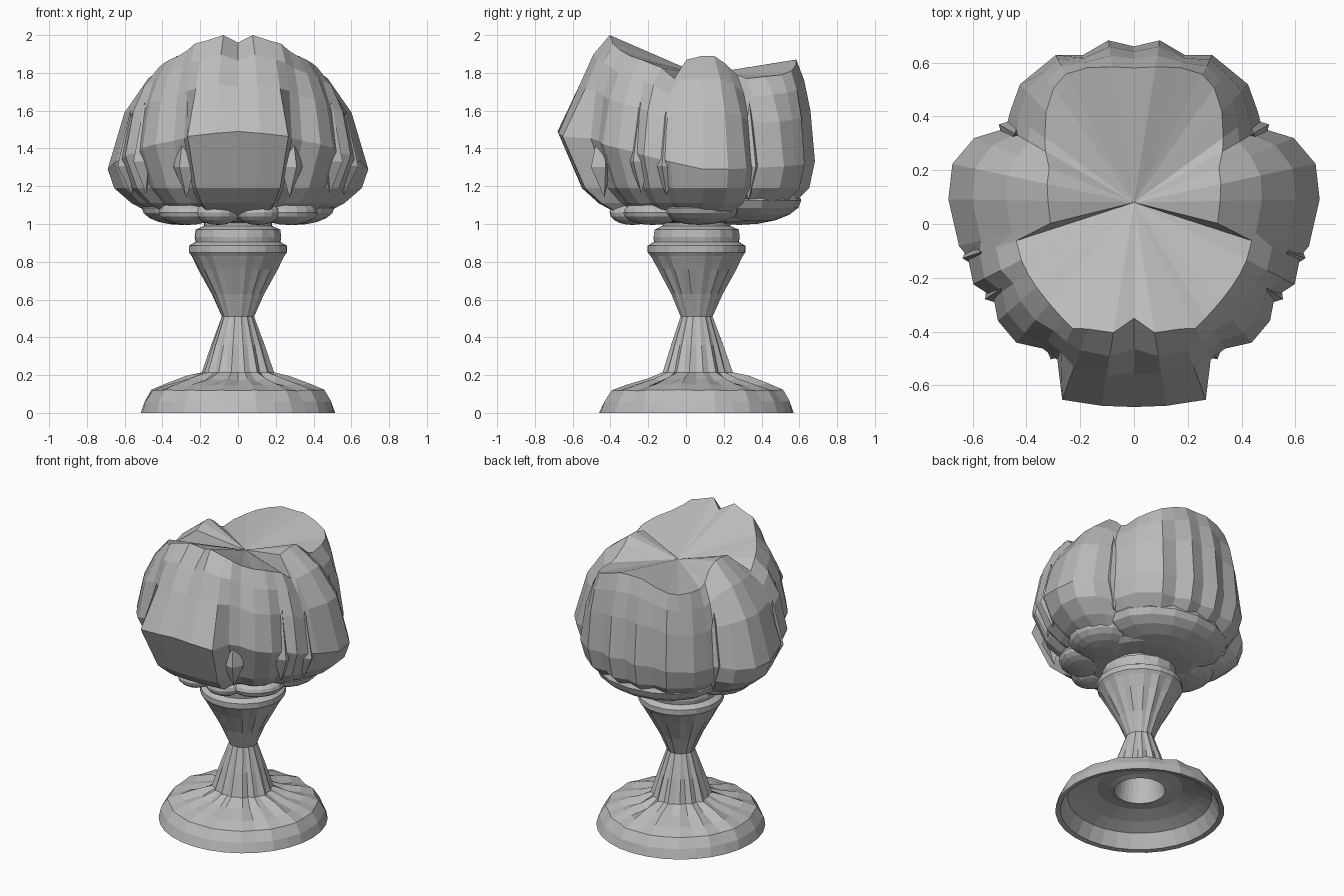
import bpy, bmesh, math, random
from math import sin, cos, radians

random.seed(4)
cube = bpy.data.objects.get("Cube")
if cube:
    bpy.data.objects.remove(cube)

# One plain stone colour
stone = bpy.data.materials.new("grey_stone")
stone.use_nodes = True
GREY = (0.5, 0.5, 0.5, 1)
stone.diffuse_color = GREY
stone.node_tree.nodes["Principled BSDF"].inputs["Base Color"].default_value = GREY

BOWL_Y, STEM_Y = 0.08, 0.055


def finish(bm, name):
    bmesh.ops.recalc_face_normals(bm, faces=bm.faces)
    mesh = bpy.data.meshes.new(name)
    bm.to_mesh(mesh)
    bm.free()
    mesh.materials.append(stone)
    obj = bpy.data.objects.new(name, mesh)
    bpy.context.collection.objects.link(obj)
    return obj


def polar(angle, r, z, cy):
    """Angle in degrees from the front, turning towards +x."""
    a = radians(angle)
    return (r * sin(a), cy - r * cos(a), z)


def loft(name, rings, first, last):
    """Join rings of equal length; close the ends with fans to a point."""
    bm = bmesh.new()
    rows = [[bm.verts.new(p) for p in ring] for ring in rings]
    n = len(rows[0])
    for low, high in zip(rows, rows[1:]):
        for i in range(n):
            j = (i + 1) % n
            bm.faces.new((low[i], low[j], high[j], high[i]))
    for row, tip in ((rows[0], first), (rows[-1], last)):
        v = bm.verts.new(tip)
        for i in range(n):
            bm.faces.new((row[i], row[(i + 1) % n], v))
    return finish(bm, name)


# Petal bowl: angle, rim radius, rim height, belly radius
half = [
    (0, .43, 1.96, .76), (9, .49, 2.0, .765), (20, .5, 1.97, .78),
    (26, .52, 1.955, .65), (32, .505, 1.92, .64), (40, .49, 1.89, .68),
    (49, .48, 1.87, .67), (56, .475, 1.85, .63), (63, .47, 1.83, .67),
    (72, .46, 1.77, .65), (76, .32, 1.87, .67), (91, .32, 1.89, .69),
    (102, .33, 1.89, .69), (112, .34, 1.85, .64), (120, .38, 1.79, .55),
    (126, .41, 1.77, .57), (136, .47, 1.78, .61), (145, .52, 1.79, .61),
    (152, .54, 1.81, .62), (161, .53, 1.84, .58), (171, .51, 1.87, .61),
]
columns = half + [(180, .5, 1.87, .58)] + [(360 - c[0], *c[1:]) for c in half[:0:-1]]

bowl_rings = [[] for _ in range(8)]
for a, rim, top, belly in columns:
    front = max(0, cos(radians(a)))
    side = abs(sin(radians(a)))
    bz = 1.34 + .15 * front - .05 * side
    low = belly * (.95 - .12 * front)
    slope = min(belly, .7) - rim
    points = [
        (rim, top),
        (rim + slope * .42, top + (bz - top) * .2),
        (rim + slope * .76, top + (bz - top) * .5),
        (belly, bz),
        (low, 1.19),
        (low * .86, 1.11),
        (low * .7, 1.055),
        (.3, 1.01),
    ]
    for ring, (r, z) in zip(bowl_rings, points):
        ring.append(polar(a, r, z, BOWL_Y))
loft("petal_bowl", bowl_rings, (0, BOWL_Y, 1.79), (0, STEM_Y, 1.0))


# Thin folded leaves lying over the creases between petals
def fold(name, angle, r, top, bottom, spread):
    bm = bmesh.new()
    mid = bottom + (top - bottom) * .35
    tip, foot, ridge, left, right, back = [
        bm.verts.new(polar(a, rad, z, BOWL_Y)) for a, rad, z in (
            (angle, r - .07, top), (angle, r - .08, bottom),
            (angle, r, mid), (angle - spread, r - .05, mid),
            (angle + spread, r - .05, mid), (angle, r - .12, mid))]
    for end in (tip, foot):
        for p, q in ((left, ridge), (ridge, right), (right, back), (back, left)):
            bm.faces.new((end, p, q))
    finish(bm, name)


for side, label in ((1, "left"), (-1, "right")):
    for k, (a, r, top, bottom) in enumerate((
            (28, .66, 1.6, 1.14), (57, .66, 1.65, 1.16),
            (72, .67, 1.6, 1.15), (120, .58, 1.65, 1.12))):
        fold(f"{label}_petal_fold_{k + 1}", side * a, r, top, bottom, 6)


# Rounded lobes under the bowl
def lobe(name, angle, r, width, depth, height):
    bm = bmesh.new()
    bmesh.ops.create_uvsphere(bm, u_segments=16, v_segments=10, radius=1)
    obj = finish(bm, name)
    obj.scale = (width, depth, height)
    obj.location = polar(angle, r, .995 + height, BOWL_Y)
    obj.rotation_euler.z = radians(angle)


for side, label in ((1, "left"), (-1, "right")):
    for k, (a, r, w, d, h) in enumerate((
            (16, .38, .12, .12, .065), (46, .37, .17, .14, .065),
            (88, .3, .22, .21, .09))):
        lobe(f"{label}_under_lobe_{k + 1}", side * a, r, w, d, h)
lobe("back_under_lobe", 180, .2, .42, .33, .13)

# Fluted stem and scalloped hollow foot: radius, height, fluting depth
profile = [
    (.515, 0, 0), (.495, .06, .02), (.455, .12, .03),
    (.37, .15, .05), (.26, .18, .1), (.18, .215, .1), (.135, .36, .08),
    (.085, .51, .03), (.135, .63, .06), (.205, .76, .06), (.245, .83, .02),
    (.26, .85, .01), (.26, .885, .01), (.225, .905, 0), (.23, .93, .02),
    (.225, .97, .02), (.18, .99, 0), (.18, 1.05, 0),
]
hollow = [(.11, .36), (.155, .14), (.19, .15), (.26, .16),
          (.36, .13), (.44, .095), (.485, .005)]
SIDES = 32
flutes = [random.uniform(-.5, .5) + (.5 if i % 2 else -.5) for i in range(SIDES)]


def stem_ring(r, z, depth=0):
    return [polar(360 * i / SIDES, r * (1 + depth * flutes[i]),
                  z * (1 + depth * flutes[i] * (z < .2)), STEM_Y)
            for i in range(SIDES)]


rings = [stem_ring(r, z) for r, z in hollow] + [stem_ring(*p) for p in profile]
loft("stem_and_foot", rings, (0, STEM_Y, .46), (0, STEM_Y, 1.05))
